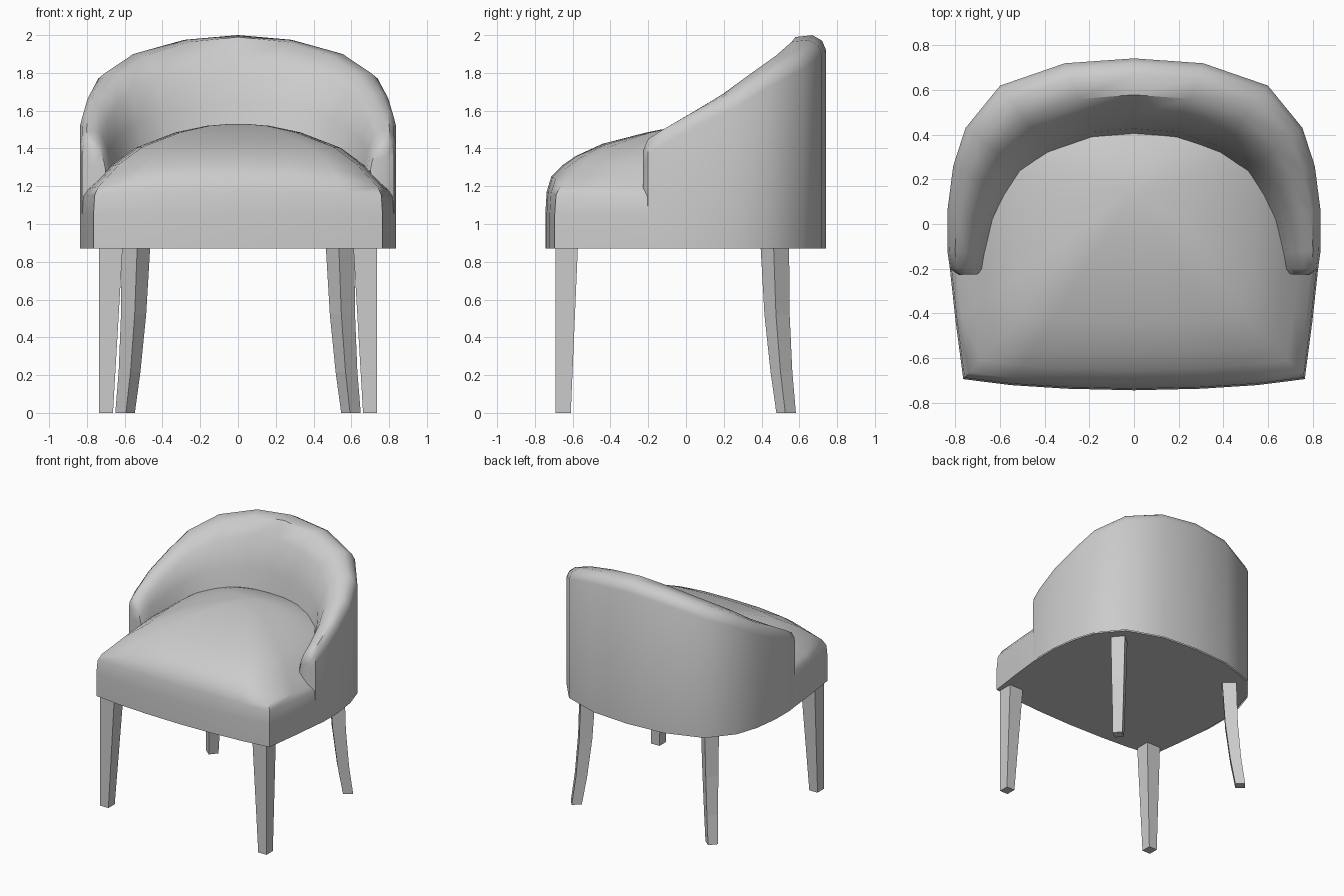
import bpy, bmesh, math

if "Cube" in bpy.data.objects:
    bpy.data.objects.remove(bpy.data.objects["Cube"])


def make_object(name, rings, closed_loop=True, smooth=True, mirror=False):
    """Skin a list of equal-length point rings into one capped mesh object."""
    bm = bmesh.new()
    loops = [[bm.verts.new(p) for p in r] for r in rings]
    n = len(loops[0])
    for a, b in zip(loops, loops[1:]):
        for i in range(n if closed_loop else n - 1):
            j = (i + 1) % n
            bm.faces.new((a[i], a[j], b[j], b[i]))
    bm.faces.new(loops[0][::-1])
    bm.faces.new(loops[-1])
    bmesh.ops.recalc_face_normals(bm, faces=bm.faces)
    me = bpy.data.meshes.new(name)
    bm.to_mesh(me)
    bm.free()
    ob = bpy.data.objects.new(name, me)
    bpy.context.collection.objects.link(ob)
    if mirror:
        ob.modifiers.new("mirror", 'MIRROR')
    if smooth:
        bpy.ops.object.select_all(action='DESELECT')
        ob.select_set(True)
        bpy.context.view_layer.objects.active = ob
        bpy.ops.object.shade_smooth_by_angle(angle=math.radians(45))
    return ob


BASE = 0.87

# Seat: plan outline (right half, front to back) stacked into a domed cushion
half = [(0, -.745), (.3, -.738), (.55, -.722), (.765, -.695), (.80, -.43), (.825, -.2),
        (.828, .05), (.80, .25), (.745, .425), (.59, .61), (.30, .71), (0, .73)]
outline = half + [(-x, y) for x, y in half[-2:0:-1]]
# levels: outline scale, height, extra drop towards the sides
levels = [(1, BASE, 0), (1, 1.05, 0), (.992, 1.17, .02), (.965, 1.25, .06), (.9, 1.31, .07),
          (.82, 1.36, .05), (.66, 1.425, .02), (.4, 1.485, 0), (.2, 1.52, 0), (.05, 1.53, 0)]
make_object("seat", [[(x * s, y * s + .15 * (1 - s), z - drop * (abs(x) / .8) ** 4)
                      for x, y in outline] for s, z, drop in levels])

# Back shell: stations of (outer x, y, inner x, y, crest height), arm end to centre back
stations = [(.785, -.228, .70, -.225, 1.39), (.825, -.2, .68, -.2, 1.45),
            (.836, -.12, .665, -.13, 1.50), (.836, .06, .625, .02, 1.60),
            (.81, .26, .57, .12, 1.695), (.755, .43, .495, .225, 1.80),
            (.6, .62, .37, .30, 1.90), (.31, .72, .18, .365, 1.975),
            (0, .742, 0, .38, 2.0)]
FLOOR = 1.28


def section(ox, oy, ix, iy, top):
    """Wall profile: outer face, rolled crest, hollow inner face."""
    h = top - FLOOR
    prof = [(0, BASE), (0, top - .08), (.06, top - .03), (.2, top), (.45, top - .01 * h / .7),
            (.69, FLOOR + .82 * h), (.87, FLOOR + .5 * h), (1, FLOOR)]
    return [(ox + (ix - ox) * t, oy + (iy - oy) * t, z) for t, z in prof]


right = [section(*s) for s in stations]
left = [[(-x, y, z) for x, y, z in r] for r in right[-2::-1]]
make_object("back_shell", right + left, closed_loop=False)

# Front legs: straight outer faces, tapered inside
legs = [(0, .662, -.61), (BASE + .02, .61, -.572)]
make_object("front_legs",
            [[(x, -.69, z), (.735, -.69, z), (.735, y, z), (x, y, z)] for z, x, y in legs],
            smooth=False, mirror=True)

# Back legs: turned square section, sweeping outward towards the floor
path = [(0, .598, .53, .052), (.22, .574, .505, .058), (.52, .553, .482, .067),
        (BASE + .02, .54, .47, .076)]
make_object("back_legs",
            [[(cx + r * math.cos(math.radians(a)), cy + r * math.sin(math.radians(a)), z)
              for a in (-5, 85, 175, 265)] for z, cx, cy, r in path],
            smooth=False, mirror=True)
